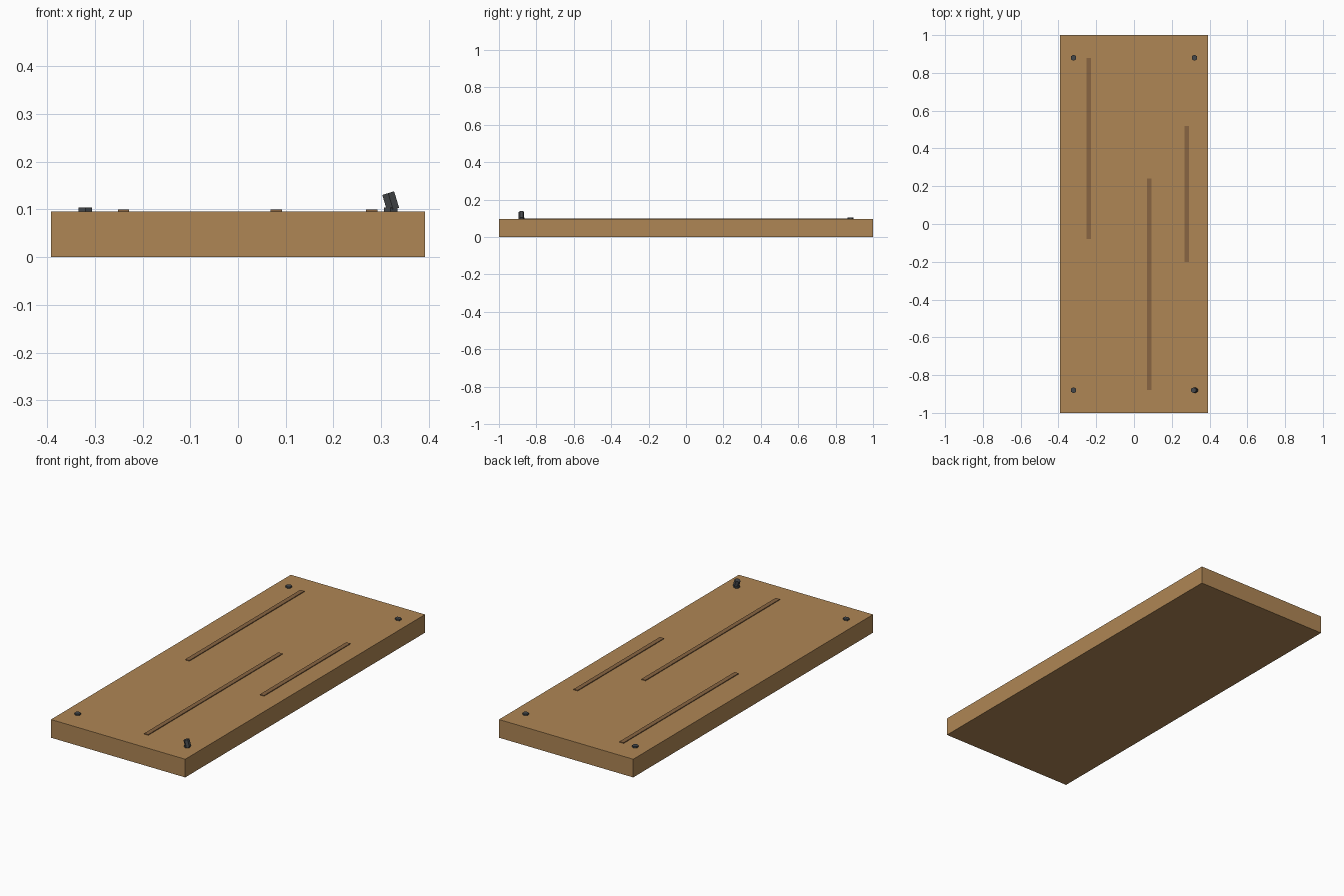
import bpy
from math import radians

if "Cube" in bpy.data.objects:
    bpy.data.objects.remove(bpy.data.objects["Cube"])


def material(name, rgb):
    m = bpy.data.materials.new(name)
    m.diffuse_color = (*rgb, 1)
    m.use_nodes = True
    m.node_tree.nodes["Principled BSDF"].inputs["Base Color"].default_value = m.diffuse_color
    return m


wood = material("wood", (0.43, 0.24, 0.09))
dark_wood = material("dark_wood", (0.25, 0.13, 0.055))
iron = material("iron", (0.06, 0.065, 0.07))


def box(name, lo, hi, mat):
    centre = [(a + b) / 2 for a, b in zip(lo, hi)]
    bpy.ops.mesh.primitive_cube_add(size=1, location=centre)
    ob = bpy.context.object
    ob.name = name
    ob.scale = [b - a for a, b in zip(lo, hi)]
    bpy.ops.object.transform_apply(location=False, rotation=False, scale=True)
    ob.data.materials.append(mat)


def nail(name, location, radius, depth, tilt=0):
    bpy.ops.mesh.primitive_cylinder_add(vertices=6, radius=radius, depth=depth,
                                        location=location, rotation=(0, tilt, 0))
    ob = bpy.context.object
    ob.name = name
    ob.data.materials.append(iron)


# Plank
TOP = 0.096
box("plank", (-0.392, -1, 0), (0.392, 1, TOP), wood)

# Raised grain strips: x centre, y start, y end
for i, (x, y0, y1) in enumerate([(-0.24, -0.08, 0.88), (0.08, -0.88, 0.24), (0.28, -0.2, 0.52)]):
    box(f"grain_strip_{i + 1}", (x - 0.012, y0, TOP - 0.004), (x + 0.012, y1, TOP + 0.004), dark_wood)

# Nail heads in the corners
for sx in (-1, 1):
    for sy in (-1, 1):
        side = ("left", "right")[sx > 0]
        end = ("front", "back")[sy > 0]
        nail(f"nail_head_{end}_{side}", (0.32 * sx, 0.88 * sy, TOP), 0.016, 0.016)

# Bent nail sticking out of one corner
nail("bent_nail", (0.32, -0.88, 0.117), 0.015, 0.036, radians(-17))
